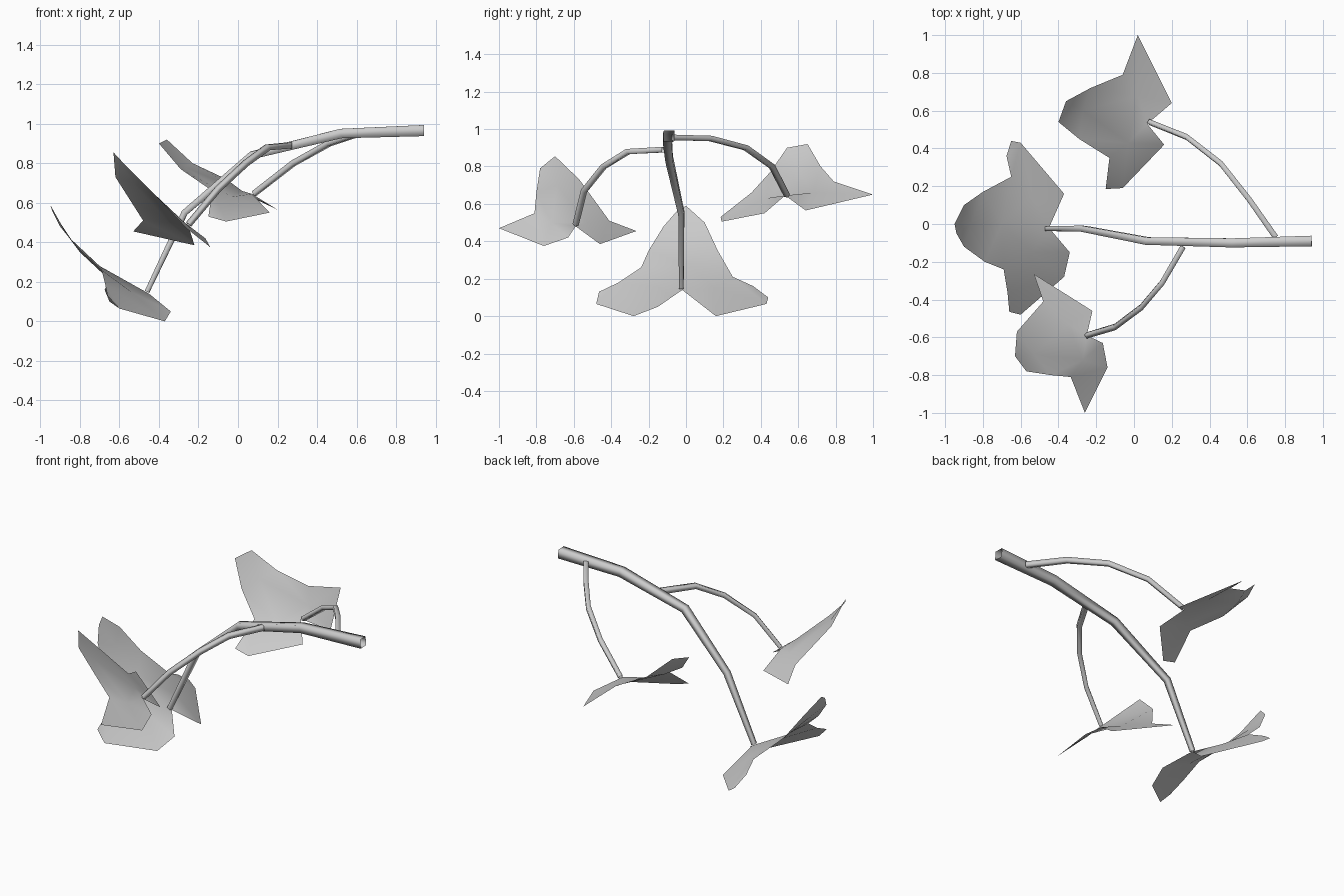
import bpy
import bmesh
from mathutils import Vector
from mathutils.geometry import delaunay_2d_cdt

default_cube = bpy.data.objects.get("Cube")
if default_cube:
    bpy.data.objects.remove(default_cube, do_unlink=True)


def make_material(name, value):
    material = bpy.data.materials.new(name)
    material.use_nodes = True
    colour = (value, value, value, 1)
    material.diffuse_color = colour
    material.node_tree.nodes["Principled BSDF"].inputs["Base Color"].default_value = colour
    return material


grey = make_material("plain grey", .6)


def add_object(name, mesh_builder):
    """Turn a finished bmesh into a smooth shaded scene object."""
    mesh = bpy.data.meshes.new(name)
    mesh_builder.to_mesh(mesh)
    mesh_builder.free()
    mesh.materials.append(grey)
    for polygon in mesh.polygons:
        polygon.use_smooth = True
    scene_object = bpy.data.objects.new(name, mesh)
    bpy.context.scene.collection.objects.link(scene_object)
    return scene_object


def add_stem(name, path, start_half, end_half):
    """Sweep a tapering open square section along a path."""
    points = [Vector(point) for point in path]
    last = len(points) - 1
    builder = bmesh.new()
    previous_ring = None
    side = None
    for index, point in enumerate(points):
        forward = (points[min(index + 1, last)] - points[max(index - 1, 0)]).normalized()
        if side is None:
            side = forward.cross(Vector((0, 0, 1)))
        side = (side - forward * side.dot(forward)).normalized()
        up = side.cross(forward)
        half = start_half + (end_half - start_half) * index / last
        corners = ((1, 1), (-1, 1), (-1, -1), (1, -1))
        ring = [builder.verts.new(point + half * (side * a + up * b)) for a, b in corners]
        if previous_ring:
            for i in range(len(ring)):
                j = (i + 1) % len(ring)
                builder.faces.new((previous_ring[i], previous_ring[j], ring[j], ring[i]))
        previous_ring = ring
    bmesh.ops.recalc_face_normals(builder, faces=builder.faces[:])
    return add_object(name, builder)


def add_leaf(name, outline, folds):
    """Triangulate a lobed outline, bent over a few inner fold points."""
    points = [Vector(point) for point in outline + folds]
    count = len(outline)
    border = [(i, (i + 1) % count) for i in range(count)]
    flat = [point.to_2d() for point in points]
    result = delaunay_2d_cdt(flat, border, [], 1, .0001)
    triangles, sources = result[2], result[3]
    builder = bmesh.new()
    corners = [builder.verts.new(points[source[0]]) for source in sources]
    for triangle in triangles:
        builder.faces.new([corners[i] for i in triangle])
    for face in builder.faces:
        face.normal_update()
        if face.normal.z < 0:
            face.normal_flip()
    return add_object(name, builder)


# Woody stems
add_stem("main_branch", [
    (.94, -.09, .965), (.52, -.1, .95), (.07, -.09, .84),
    (-.27, -.025, .55), (-.46, -.025, .15)], .028, .012)
add_stem("back_twig", [
    (.75, -.07, .955), (.61, .13, .95), (.46, .32, .9),
    (.28, .46, .8), (.08, .54, .645)], .015, .012)
add_stem("front_twig", [
    (.26, -.12, .89), (.15, -.31, .88), (.04, -.44, .8),
    (-.1, -.545, .67), (-.25, -.59, .49)], .015, .012)

# Leaf at the end of the main branch
add_leaf("end_leaf", [
    (-.95, 0, .59), (-.9, .1, .5), (-.8, .17, .35), (-.65, .25, .21),
    (-.675, .36, .16), (-.65, .44, .1), (-.6, .43, .065),
    (-.37, .16, 0), (-.45, -.02, .14), (-.34, -.15, .05),
    (-.37, -.28, 0), (-.6, -.48, .065), (-.66, -.465, .13),
    (-.67, -.36, .18), (-.69, -.24, .26), (-.79, -.2, .35),
    (-.9, -.12, .48), (-.94, -.05, .56)],
    [(-.86, 0, .43), (-.7, 0, .28), (-.54, .15, .15), (-.54, -.15, .15)])

# Leaf on the back twig
add_leaf("back_leaf", [
    (-.4, .54, .9), (-.36, .65, .92), (-.23, .72, .8), (-.06, .79, .72),
    (.02, 1, .65), (.2, .64, .565), (.07, .53, .645), (.16, .42, .55),
    (-.06, .19, .505), (-.15, .185, .53), (-.13, .35, .66),
    (-.29, .45, .77)],
    [(-.27, .6, .78), (.02, .68, .66), (-.03, .43, .63)])

# Leaf on the front twig
add_leaf("front_leaf", [
    (-.63, -.7, .855), (-.62, -.57, .73), (-.48, -.41, .51),
    (-.53, -.265, .455), (-.22, -.46, .385), (-.25, -.59, .48),
    (-.165, -.63, .42), (-.14, -.76, .375), (-.26, -1, .47),
    (-.335, -.81, .55), (-.44, -.8, .66), (-.57, -.78, .79)],
    [(-.53, -.69, .7), (-.35, -.53, .5), (-.27, -.72, .5)])
